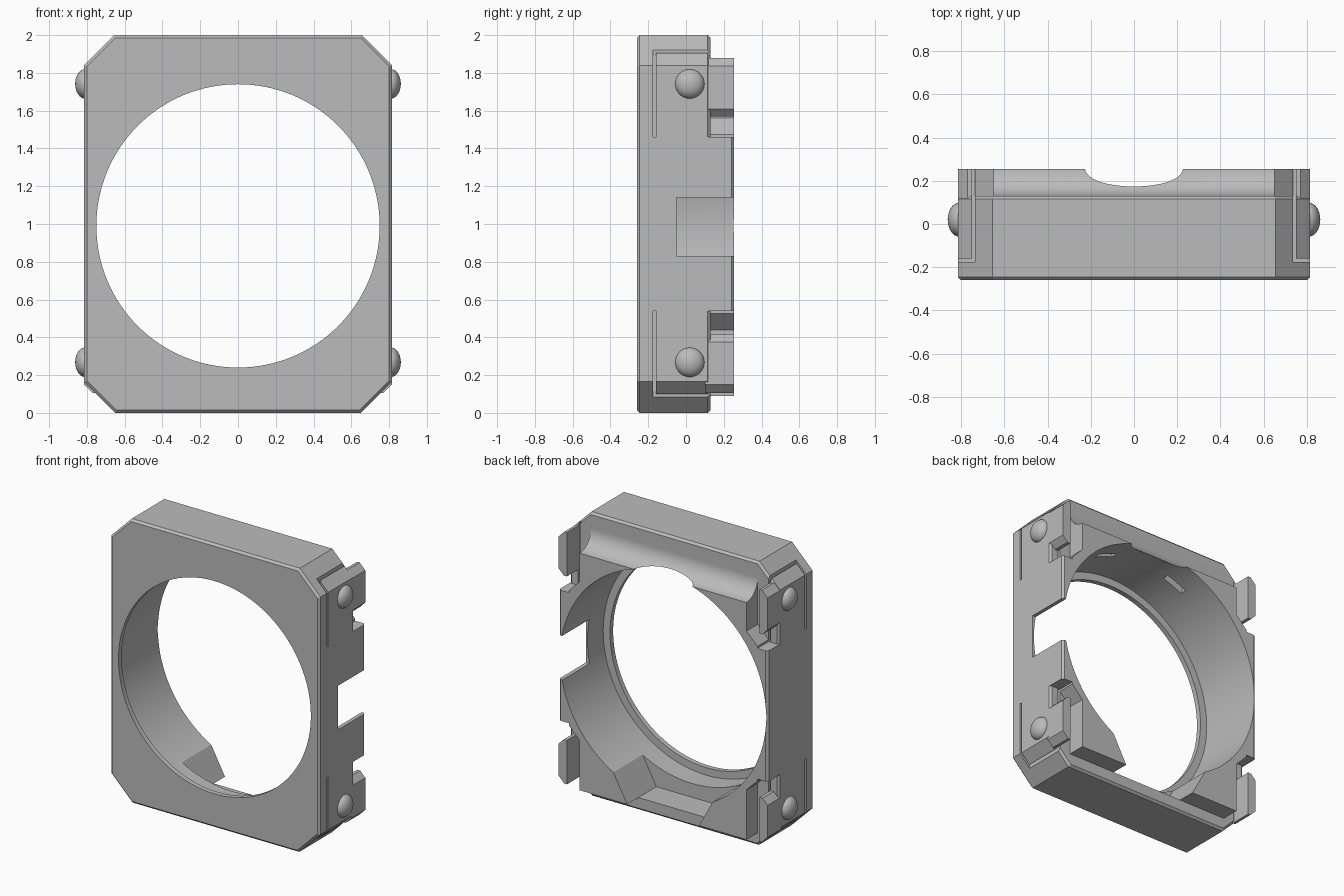
import bpy, bmesh
from math import sin, cos, pi, radians
from mathutils import Matrix

if "Cube" in bpy.data.objects:
    bpy.data.objects.remove(bpy.data.objects["Cube"])

grey = bpy.data.materials.new("light grey plastic")
grey.use_nodes = True
grey.diffuse_color = (0.5, 0.5, 0.5, 1)
grey.node_tree.nodes["Principled BSDF"].inputs["Base Color"].default_value = (0.5, 0.5, 0.5, 1)

CZ = 0.99          # height of the bore centre
FRONT, STEP, BACK = -0.26, 0.13, 0.255


def finish(bm, name):
    bmesh.ops.recalc_face_normals(bm, faces=bm.faces)
    mesh = bpy.data.meshes.new(name)
    bm.to_mesh(mesh)
    bm.free()
    mesh.materials.append(grey)
    obj = bpy.data.objects.new(name, mesh)
    bpy.context.scene.collection.objects.link(obj)
    return obj


def prism(name, outline, y0, y1, bevel=None, width=0.015):
    """Extrude an (x, z) outline along y; bevel(edge) picks edges to chamfer."""
    bm = bmesh.new()
    face = bm.faces.new([bm.verts.new((x, y0, z)) for x, z in outline])
    moved = bmesh.ops.extrude_face_region(bm, geom=[face])["geom"]
    bmesh.ops.translate(bm, vec=(0, y1 - y0, 0),
                        verts=[v for v in moved if isinstance(v, bmesh.types.BMVert)])
    bmesh.ops.recalc_face_normals(bm, faces=bm.faces)
    if bevel:
        bmesh.ops.bevel(bm, geom=[e for e in bm.edges if bevel(e)], offset=width,
                        segments=1, affect='EDGES', profile=0.5)
    return finish(bm, name)


def box(name, lo, hi):
    (x0, y0, z0), (x1, y1, z1) = lo, hi
    return prism(name, [(x0, z0), (x1, z0), (x1, z1), (x0, z1)], y0, y1)


def circle(r, n=128):
    return [(r * cos(2 * pi * i / n), CZ + r * sin(2 * pi * i / n)) for i in range(n)]


def combine(target, others, operation):
    """Apply booleans to the target and discard the tools."""
    for o in others:
        m = target.modifiers.new("boolean", 'BOOLEAN')
        m.operation, m.solver, m.object = operation, 'EXACT', o
        bpy.context.view_layer.update()
        deps = bpy.context.evaluated_depsgraph_get()
        mesh = bpy.data.meshes.new_from_object(target.evaluated_get(deps))
        target.modifiers.clear()
        target.data = mesh
        bpy.data.objects.remove(o)


def flat_y(e):
    return abs(e.verts[0].co.y - e.verts[1].co.y) < 1e-5


# Front housing: chamfered octagon
octagon = [(0.65, 0), (0.815, 0.165), (0.815, 1.84), (0.655, 2),
           (-0.655, 2), (-0.815, 1.84), (-0.815, 0.165), (-0.65, 0)]
housing = prism("housing", octagon, FRONT, STEP, flat_y)

# Rear block with sloped shoulders beside the clips
half = [(0.65, 0.09), (0.65, 0.44), (0.75, 0.54), (0.815, 0.54),
        (0.815, 1.46), (0.75, 1.46), (0.65, 1.56), (0.65, 1.89)]
rear = prism("rear_block", half + [(-x, z) for x, z in reversed(half)], -0.05, BACK,
             lambda e: flat_y(e) and all(v.co.y > 0.2 and abs(v.co.x) > 0.8 for v in e.verts))
combine(housing, [rear], 'UNION')

cutters = []
# Through hole, wider bore behind a thin lip
cutters.append(prism("hole_cutter", circle(0.75), -0.5, 0.5))
cutters.append(prism("bore_cutter", circle(0.803), -0.225, 0.5))
# Tapered gap at the bottom of the bore
cutters.append(prism("gap_cutter", [(-0.28, 0.09), (0.28, 0.09), (0.40, 0.31), (-0.40, 0.31)],
                     -0.07, 0.5))
# Side window open to the back
cutters.append(box("window_cutter", (0.6, -0.05, 0.83), (1, 0.5, 1.14)))

# Concave cove along the top of the rear block
bm = bmesh.new()
arc = [(BACK + 0.005 - 0.13 * cos(a * pi / 32), 1.89 - 0.13 * sin(a * pi / 32)) for a in range(17)]
profile = arc + [(0.4, 1.76), (0.4, 1.89)]
f = bm.faces.new([bm.verts.new((-0.7, y, z)) for y, z in profile])
g = bmesh.ops.extrude_face_region(bm, geom=[f])["geom"]
bmesh.ops.translate(bm, vec=(1.4, 0, 0), verts=[v for v in g if isinstance(v, bmesh.types.BMVert)])
cutters.append(finish(bm, "cove_cutter"))

for s in (-1, 1):
    # Shallow pockets in the roof of the bore
    bm = bmesh.new()
    bmesh.ops.create_cube(bm, size=1, matrix=Matrix.Translation((s * 0.29, 0.06, CZ + 0.745))
                          @ Matrix.Rotation(s * radians(21), 4, 'Y')
                          @ Matrix.Diagonal((0.16, 0.045, 0.18, 1)))
    cutters.append(finish(bm, "pocket_cutter"))
    # Slots that free the flexible corner tabs
    for z0, z1 in ((1.46, 1.95), (0.05, 0.54)):
        xs = sorted((s * 0.735, s * 0.75))
        cutters.append(box("tab_slot_cutter", (xs[0], -0.175, z0), (xs[1], 0.4, z1)))
        xs = sorted((s * 0.74, s * 0.9))
        cutters.append(box("tab_slit_cutter", (xs[0], -0.175, z0), (xs[1], -0.16, z1)))
combine(housing, cutters, 'DIFFERENCE')

# Clips and round bumps on the four tabs
clip = [(0.75, 1.57), (0.75, 1.88), (0.77, 1.88), (0.814, 1.836), (0.814, 1.61), (0.775, 1.57)]
parts = [housing]
for s, side in ((1, "left"), (-1, "right")):
    for up, level in ((1, "upper"), (-1, "lower")):
        outline = [(s * x, 1 + up * (z - 1) - (0.02 if up < 0 else 0)) for x, z in clip]
        if up < 0:
            outline = [(x, z + 0.005) for x, z in outline]
        parts.append(prism(f"{side}_{level}_clip", outline, 0.1, BACK))
        bm = bmesh.new()
        bmesh.ops.create_uvsphere(bm, u_segments=32, v_segments=16, radius=1,
                                  matrix=Matrix.Translation((s * 0.81, 0.02, 1.005 + up * 0.737))
                                  @ Matrix.Diagonal((0.052, 0.078, 0.078, 1)))
        parts.append(finish(bm, f"{side}_{level}_bump"))

# Smooth curved surfaces, keep edges sharp
bpy.ops.object.select_all(action='DESELECT')
for p in parts:
    p.select_set(True)
bpy.context.view_layer.objects.active = housing
bpy.ops.object.shade_smooth_by_angle(angle=radians(25))
